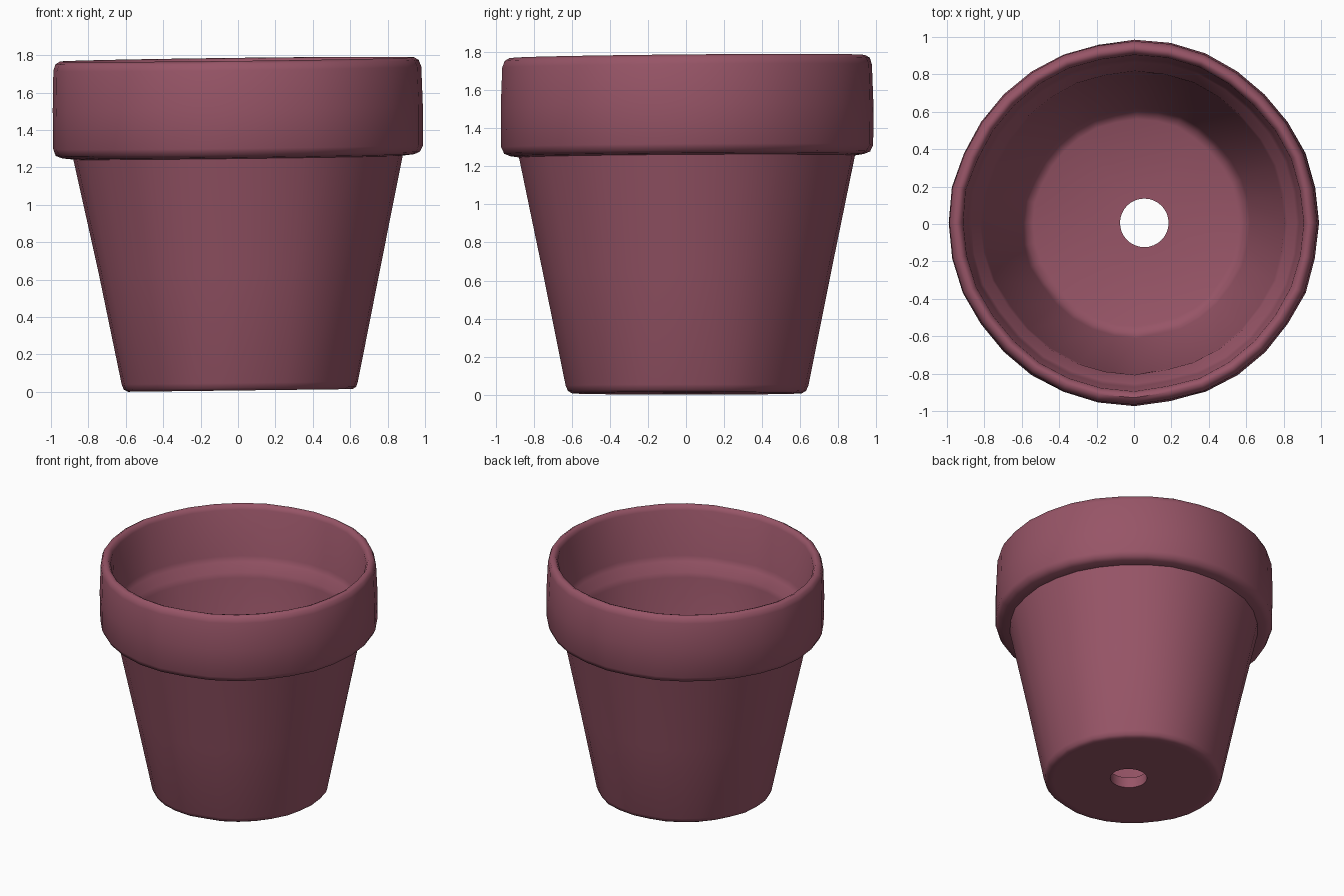
import bpy
import bmesh
import math
import random

random.seed(4)
cube = bpy.data.objects.get("Cube")
if cube:
    bpy.data.objects.remove(cube, do_unlink=True)

SIDES = 32

clay = bpy.data.materials.new("dusty_rose_clay")
clay.use_nodes = True
clay.diffuse_color = (0.31, 0.09, 0.135, 1)
clay.node_tree.nodes["Principled BSDF"].inputs["Base Color"].default_value = clay.diffuse_color

# Cross-section (radius, height), from the drain hole around the wall and back
profile = [
    (0.13, 0.01), (0.56, 0.01), (0.60, 0.01), (0.622, 0.022), (0.632, 0.05),
    (0.75, 0.64), (0.88, 1.255),                      # tapered body
    (0.94, 1.262), (0.972, 1.275), (0.988, 1.31),     # underside of the rim
    (0.99, 1.52), (0.983, 1.73), (0.97, 1.765), (0.945, 1.78),
    (0.925, 1.772), (0.91, 1.745),                    # rounded lip
    (0.885, 1.40), (0.87, 1.36), (0.82, 1.30), (0.805, 1.26),  # inner ledge
    (0.61, 0.16), (0.585, 0.115), (0.55, 0.10), (0.13, 0.09),
]

# Hand-made unevenness shared by every ring, so it runs down the wall as streaks
wobble = [random.uniform(-0.007, 0.007) for _ in range(SIDES)]

bm = bmesh.new()
rings = []
for radius, height in profile:
    hole = radius < 0.2
    ring = []
    for i in range(SIDES):
        a = 2 * math.pi * i / SIDES
        r = radius + (0 if hole else wobble[i] + random.uniform(-0.002, 0.002))
        # the hole is off centre and the foot sits slightly to one side
        shift = 0.055 if hole else 0.015 * (1 - height / 1.8)
        x = r * math.cos(a) + shift
        y = r * math.sin(a) * (0.985 if height > 1.26 else 1.0) + 0.006
        z = height + 0.012 * x + 0.009 * y * height / 1.8
        ring.append(bm.verts.new((x, y, z)))
    rings.append(ring)

for k, ring in enumerate(rings):
    above = rings[(k + 1) % len(rings)]
    for i in range(SIDES):
        j = (i + 1) % SIDES
        bm.faces.new((ring[i], ring[j], above[j], above[i]))

# Stand the pot on the ground
low = min(v.co.z for v in bm.verts)
for v in bm.verts:
    v.co.z -= low
bmesh.ops.recalc_face_normals(bm, faces=bm.faces[:])

mesh = bpy.data.meshes.new("flower_pot")
bm.to_mesh(mesh)
bm.free()
mesh.materials.append(clay)
pot = bpy.data.objects.new("flower_pot", mesh)
bpy.context.collection.objects.link(pot)

bpy.ops.object.select_all(action="DESELECT")
pot.select_set(True)
bpy.context.view_layer.objects.active = pot
bpy.ops.object.shade_smooth_by_angle(angle=math.radians(55))
